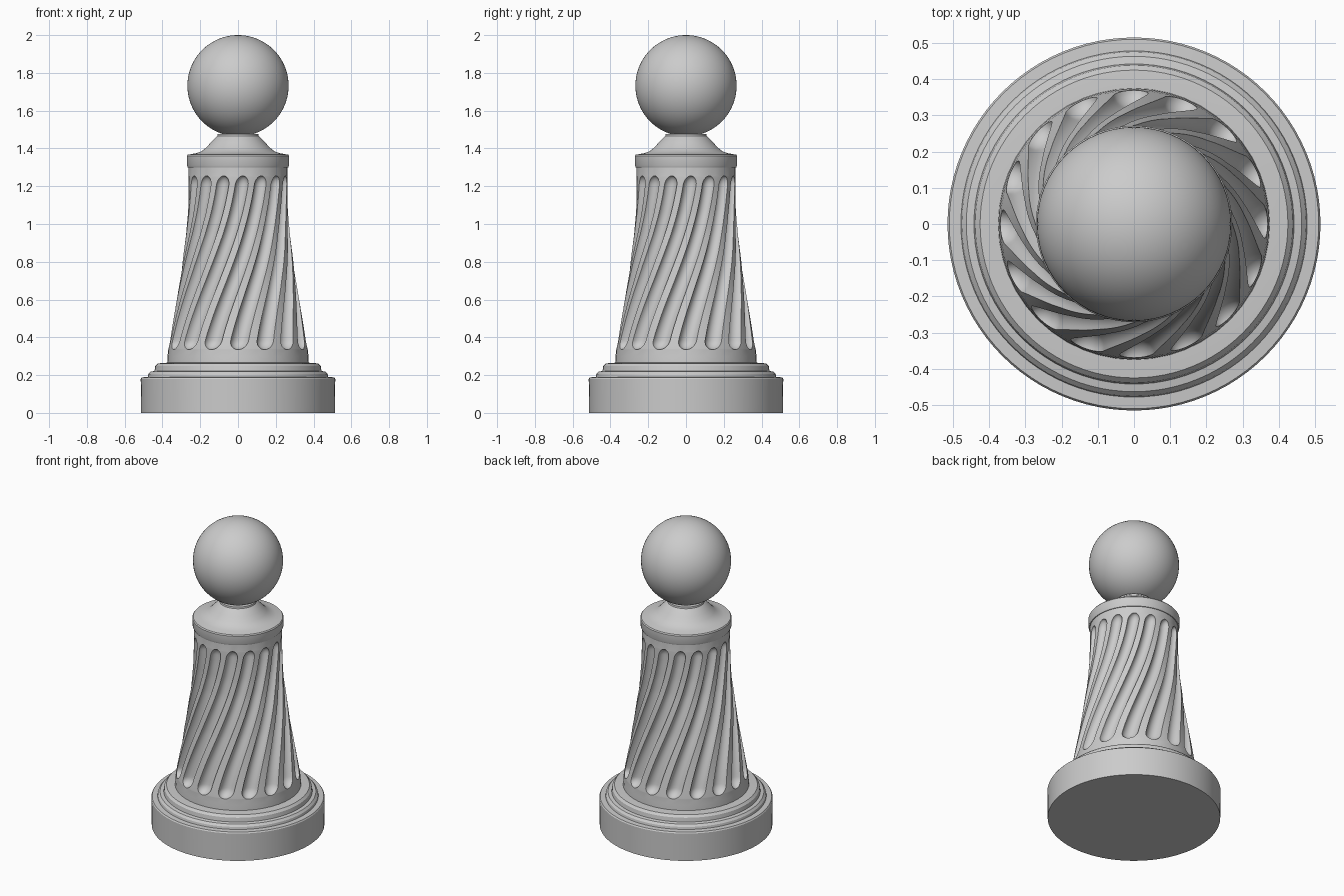
import bpy, bmesh, math

if "Cube" in bpy.data.objects:
    bpy.data.objects.remove(bpy.data.objects["Cube"])

FLUTES = 16
SECTOR = 2 * math.pi / FLUTES
TWIST = 0.885
Z0, Z1 = 0.335, 1.255          # ends of the flutes
HALF_W, DEPTH = 0.132, 0.12    # flute half angle, depth as share of radius


def finish(bm, name, angle=30):
    bmesh.ops.remove_doubles(bm, verts=bm.verts, dist=1e-5)
    bmesh.ops.recalc_face_normals(bm, faces=bm.faces)
    me = bpy.data.meshes.new(name)
    bm.to_mesh(me)
    bm.free()
    ob = bpy.data.objects.new(name, me)
    bpy.context.collection.objects.link(ob)
    bpy.ops.object.select_all(action='DESELECT')
    ob.select_set(True)
    bpy.context.view_layer.objects.active = ob
    bpy.ops.object.shade_smooth_by_angle(angle=math.radians(angle))
    return ob


def skin(bm, rings):
    """Bridge closed rings of points into quads."""
    rows = [[bm.verts.new(p) for p in ring] for ring in rings]
    n = len(rows[0])
    for a, b in zip(rows, rows[1:]):
        for i in range(n):
            j = (i + 1) % n
            bm.faces.new((a[i], a[j], b[j], b[i]))
    return rows


def lathe(name, profile, steps=96):
    bm = bmesh.new()
    rings = [[(r * math.cos(2 * math.pi * i / steps),
               r * math.sin(2 * math.pi * i / steps), z) for i in range(steps)]
             for r, z in profile]
    rows = skin(bm, rings)
    bm.faces.new(rows[0])
    bm.faces.new(rows[-1])
    return finish(bm, name)


# Round stepped base
lathe("base", [(0.513, 0), (0.515, 0.18), (0.51, 0.188), (0.478, 0.19), (0.475, 0.205),
               (0.463, 0.218), (0.442, 0.222), (0.438, 0.248), (0.425, 0.262),
               (0.37, 0.266)])

# Shaft outline, radius by height
OUTLINE = [(0.26, 0.375), (0.32, 0.372), (0.40, 0.358), (0.55, 0.332), (0.70, 0.307),
           (0.85, 0.287), (0.95, 0.274), (1.05, 0.266), (1.15, 0.263), (1.32, 0.262)]


def shaft_radius(z):
    for (za, ra), (zb, rb) in zip(OUTLINE, OUTLINE[1:]):
        if z <= zb:
            return ra + (rb - ra) * (z - za) / (zb - za)
    return OUTLINE[-1][1]


def shaft_ring(z):
    r = shaft_radius(z)
    t = min(1, max(0, (z - Z0) / (Z1 - Z0)))
    turn = TWIST * (0.45 * t + 0.55 * t * t * (3 - 2 * t))
    cap = min(1, max(0, min(z - Z0, Z1 - z)) / 0.05)
    open_ = math.sqrt(1 - (1 - cap) ** 2)      # rounded flute ends
    w = HALF_W * open_
    ring = []
    for k in range(FLUTES):
        mid = -math.pi / 2 + k * SECTOR + turn
        for i in range(13):                    # scooped channel
            s = -math.cos(math.pi * i / 12)
            rr = r * (1 - DEPTH * open_ * math.sqrt(max(0, 1 - s * s)))
            ring.append((mid + s * w, rr))
        for i in (1, 2):                       # land between flutes
            ring.append((mid + w + (SECTOR - 2 * w) * i / 3, r))
    return [(rr * math.cos(a), rr * math.sin(a), z) for a, rr in ring]


# Twisted fluted shaft, rows packed closer at the rounded flute ends
ends = [0.05 * (1 - math.cos(math.pi / 2 * i / 8)) for i in range(9)]
middle = [Z0 + 0.05 + (Z1 - Z0 - 0.1) * i / 44 for i in range(1, 44)]
heights = ([0.26, 0.30] + [Z0 + e for e in ends] + middle
           + [Z1 - e for e in reversed(ends)] + [1.32])
bm = bmesh.new()
skin(bm, [shaft_ring(z) for z in heights])
finish(bm, "fluted_shaft", 40)

# Collar and sloping neck
lathe("collar_and_neck", [(0.25, 1.298), (0.266, 1.30), (0.27, 1.31), (0.271, 1.36),
                          (0.266, 1.367), (0.225, 1.374), (0.195, 1.384), (0.17, 1.403),
                          (0.145, 1.43), (0.12, 1.457), (0.11, 1.466), (0.108, 1.476)])

# Ball finial
bm = bmesh.new()
bmesh.ops.create_uvsphere(bm, u_segments=64, v_segments=40, radius=0.268)
finish(bm, "ball").location.z = 1.732
